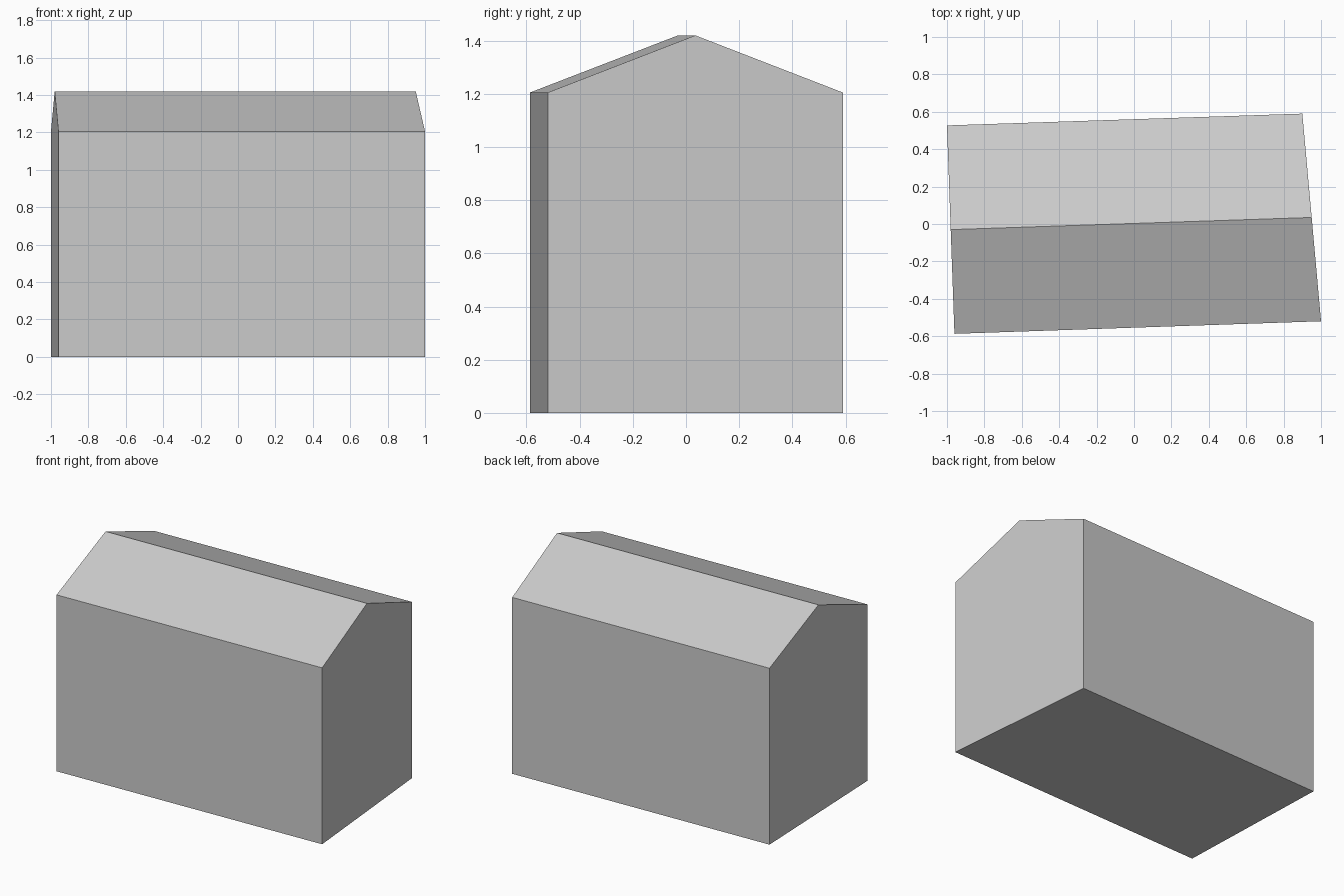
import bpy
import bmesh

cube = bpy.data.objects.get("Cube")
if cube:
    bpy.data.objects.remove(cube, do_unlink=True)

EAVE, RIDGE = 1.205, 1.42

# Slightly skewed footprint, anticlockwise from the front corner at -x
FOOTPRINT = [(-0.96, -0.587), (1.0, -0.52), (0.90, 0.59), (-1.0, 0.527)]

grey = bpy.data.materials.new("light grey")
grey.use_nodes = True
colour = (0.6, 0.6, 0.6, 1.0)
grey.diffuse_color = colour
grey.node_tree.nodes["Principled BSDF"].inputs["Base Color"].default_value = colour

bm = bmesh.new()

# Corners at the ground and at the eaves
base = [bm.verts.new((x, y, 0)) for x, y in FOOTPRINT]
eave = [bm.verts.new((x, y, EAVE)) for x, y in FOOTPRINT]


def ridge_end(a, b):
    """Ridge point above the middle of the end wall between two eave corners."""
    mid = (a.co + b.co) / 2
    return bm.verts.new((mid.x, mid.y, RIDGE))


ridge_right = ridge_end(eave[1], eave[2])
ridge_left = ridge_end(eave[3], eave[0])

# Floor
bm.faces.new(reversed(base))

# Long walls and gabled end walls
for i, peak in enumerate([None, ridge_right, None, ridge_left]):
    j = (i + 1) % 4
    top = [eave[j], peak, eave[i]] if peak else [eave[j], eave[i]]
    bm.faces.new([base[i], base[j]] + top)

# Roof slopes
bm.faces.new([eave[0], eave[1], ridge_right, ridge_left])
bm.faces.new([eave[2], eave[3], ridge_left, ridge_right])

bmesh.ops.recalc_face_normals(bm, faces=bm.faces)
mesh = bpy.data.meshes.new("gabled_building")
bm.to_mesh(mesh)
bm.free()
mesh.materials.append(grey)
building = bpy.data.objects.new("gabled_building", mesh)
bpy.context.collection.objects.link(building)
